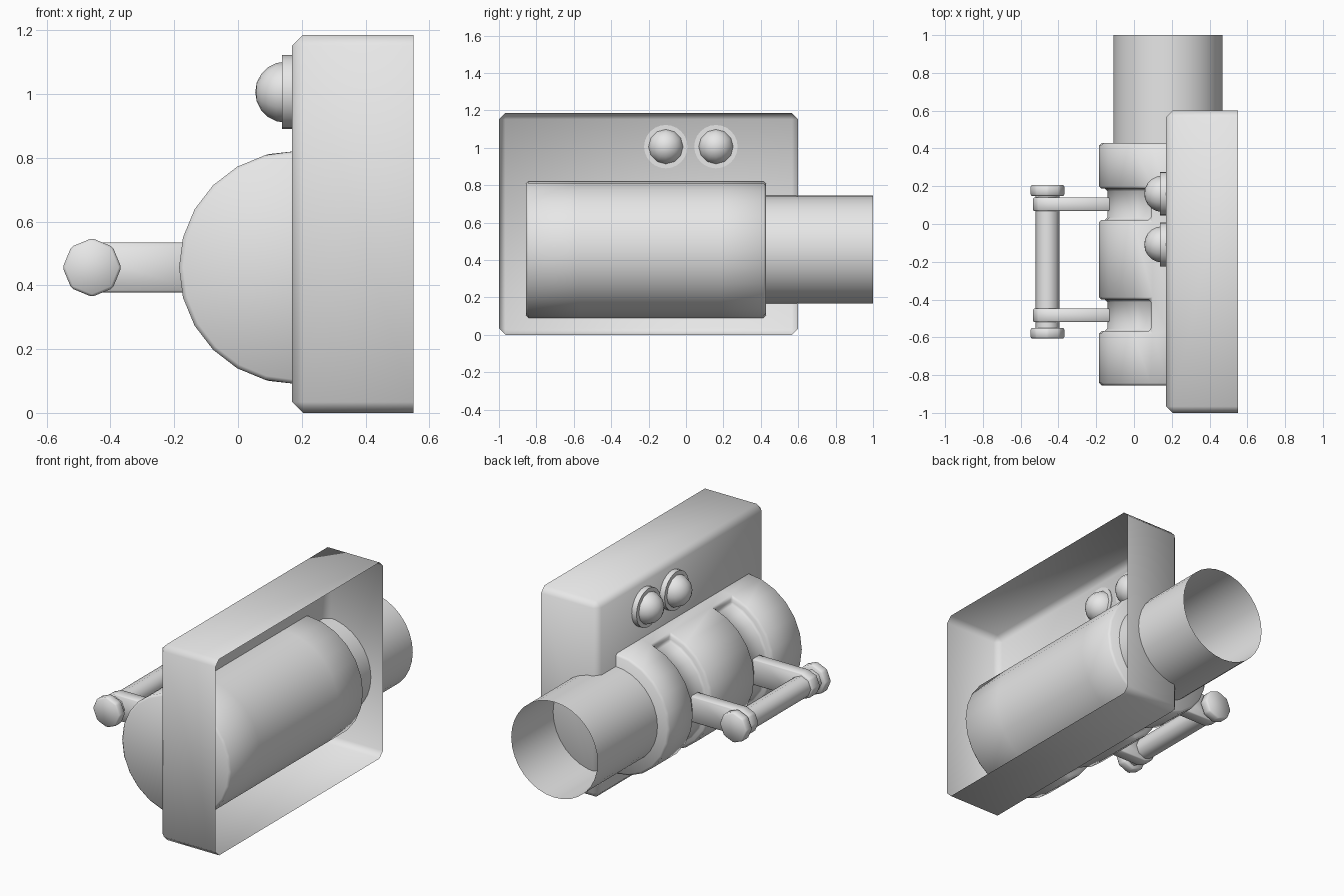
import bpy, bmesh
from math import radians, sin, cos, atan2, pi
from mathutils import Matrix, Vector

cube = bpy.data.objects.get("Cube")
if cube:
    bpy.data.objects.remove(cube, do_unlink=True)

grey = bpy.data.materials.new("plain_grey")
grey.use_nodes = True
grey.diffuse_color = (0.8, 0.8, 0.8, 1)
grey.node_tree.nodes["Principled BSDF"].inputs["Base Color"].default_value = (0.8, 0.8, 0.8, 1)

AXIS_X, AXIS_Z = 0.18, 0.456     # shared axis of barrel and tube
BAR_X = -0.458                   # handle bar axis


def finish(name, bm, smooth=60, bevel=0, segments=1):
    """Bevel the hard edges, then turn the bmesh into a shaded object."""
    if bevel:
        hard = [e for e in bm.edges if len(e.link_faces) == 2
                and e.calc_face_angle() > radians(40)]
        bmesh.ops.bevel(bm, geom=hard, offset=bevel, segments=segments,
                        profile=0.5, affect='EDGES', clamp_overlap=True)
    mesh = bpy.data.meshes.new(name)
    bm.to_mesh(mesh)
    bm.free()
    mesh.materials.append(grey)
    obj = bpy.data.objects.new(name, mesh)
    bpy.context.collection.objects.link(obj)
    bpy.ops.object.select_all(action='DESELECT')
    obj.select_set(True)
    bpy.context.view_layer.objects.active = obj
    bpy.ops.object.shade_smooth_by_angle(angle=radians(smooth))
    return obj


def lathe_y(radius, ys, sides, x, z, caps=True):
    """Straight cylinder along y with a ring of vertices at each y."""
    bm = bmesh.new()
    turns = [2 * pi * i / sides for i in range(sides)]
    rings = [[bm.verts.new((x + radius * cos(a), y, z + radius * sin(a)))
              for a in turns] for y in ys]
    for r, s in zip(rings, rings[1:]):
        for i in range(sides):
            j = (i + 1) % sides
            bm.faces.new((r[i], s[i], s[j], r[j]))
    if caps:
        bm.faces.new(rings[0])
        bm.faces.new(rings[-1][::-1])
    bmesh.ops.recalc_face_normals(bm, faces=bm.faces)
    return bm


# Mounting box: thin shell, open on the +x side
bm = bmesh.new()
bmesh.ops.create_cube(bm, size=1, matrix=Matrix.Translation((0.36, -0.2, 0.593))
                      @ Matrix.Diagonal((0.38, 1.6, 1.186, 1)))
bmesh.ops.delete(bm, geom=[f for f in bm.faces if f.normal.x > 0.9], context='FACES')
finish("mounting_box", bm, bevel=0.034)

# Barrel with two grooves sunk around its outer half
bm = lathe_y(0.365, (-0.855, -0.567, -0.4, 0.022, 0.187, 0.428), 24, AXIS_X, AXIS_Z)
for low, high in ((-0.567, -0.4), (0.022, 0.187)):
    sunk = []
    for f in bm.faces:
        c = f.calc_center_median()
        turn = abs(atan2(c.z - AXIS_Z, c.x - AXIS_X))
        if low < c.y < high and turn > radians(105) and abs(f.normal.y) < 0.5:
            sunk.append(f)
    new = bmesh.ops.extrude_face_region(bm, geom=sunk)["geom"]
    bmesh.ops.delete(bm, geom=[f for f in sunk if f.is_valid], context='FACES')
    for v in (g for g in new if isinstance(g, bmesh.types.BMVert)):
        v.co.x = AXIS_X + (v.co.x - AXIS_X) * 0.88
        v.co.z = AXIS_Z + (v.co.z - AXIS_Z) * 0.88
bmesh.ops.recalc_face_normals(bm, faces=bm.faces)
finish("barrel", bm, bevel=0.013)

# Open tube leaving the back of the barrel
finish("tube", lathe_y(0.289, (0.42, 1.0), 32, AXIS_X, AXIS_Z, caps=False))

# Handle: bar, two arms with rounded ends, two end knobs
finish("handle_bar", lathe_y(0.064, (-0.56, 0.15), 8, BAR_X, AXIS_Z))
for side, y0, y1 in (("front", -0.52, -0.448), ("back", 0.068, 0.14)):
    bm = bmesh.new()
    outline = [(BAR_X + 0.078 * cos(a), AXIS_Z + 0.078 * sin(a))
               for a in (pi / 2 + pi * i / 4 for i in range(5))]
    outline += [(-0.12, AXIS_Z - 0.078), (-0.12, AXIS_Z + 0.078)]
    face = bm.faces.new([bm.verts.new((x, y0, z)) for x, z in outline])
    out = bmesh.ops.extrude_face_region(bm, geom=[face])["geom"]
    bmesh.ops.translate(bm, vec=Vector((0, y1 - y0, 0)),
                        verts=[g for g in out if isinstance(g, bmesh.types.BMVert)])
    bmesh.ops.recalc_face_normals(bm, faces=bm.faces)
    finish(side + "_handle_arm", bm, smooth=50, bevel=0.006)
for side, y0, y1 in (("front", -0.606, -0.55), ("back", 0.148, 0.206)):
    finish(side + "_knob", lathe_y(0.092, (y0, y1), 8, BAR_X, AXIS_Z),
           smooth=50, bevel=0.008)

# Two domed lamps, each a ball set in a flat rim
for side, y in (("front", -0.108), ("back", 0.16)):
    spot = Matrix.Translation((0.15, y, 1.006)) @ Matrix.Rotation(pi / 2, 4, 'Y')
    bm = bmesh.new()
    bmesh.ops.create_uvsphere(bm, u_segments=12, v_segments=10, radius=0.096, matrix=spot)
    finish(side + "_lamp", bm)
    bm = bmesh.new()
    rim = Matrix.Translation((0.156, y, 1.006)) @ Matrix.Rotation(pi / 2, 4, 'Y')
    bmesh.ops.create_cone(bm, cap_ends=True, segments=24, radius1=0.116,
                          radius2=0.116, depth=0.036, matrix=rim)
    finish(side + "_lamp_rim", bm)
